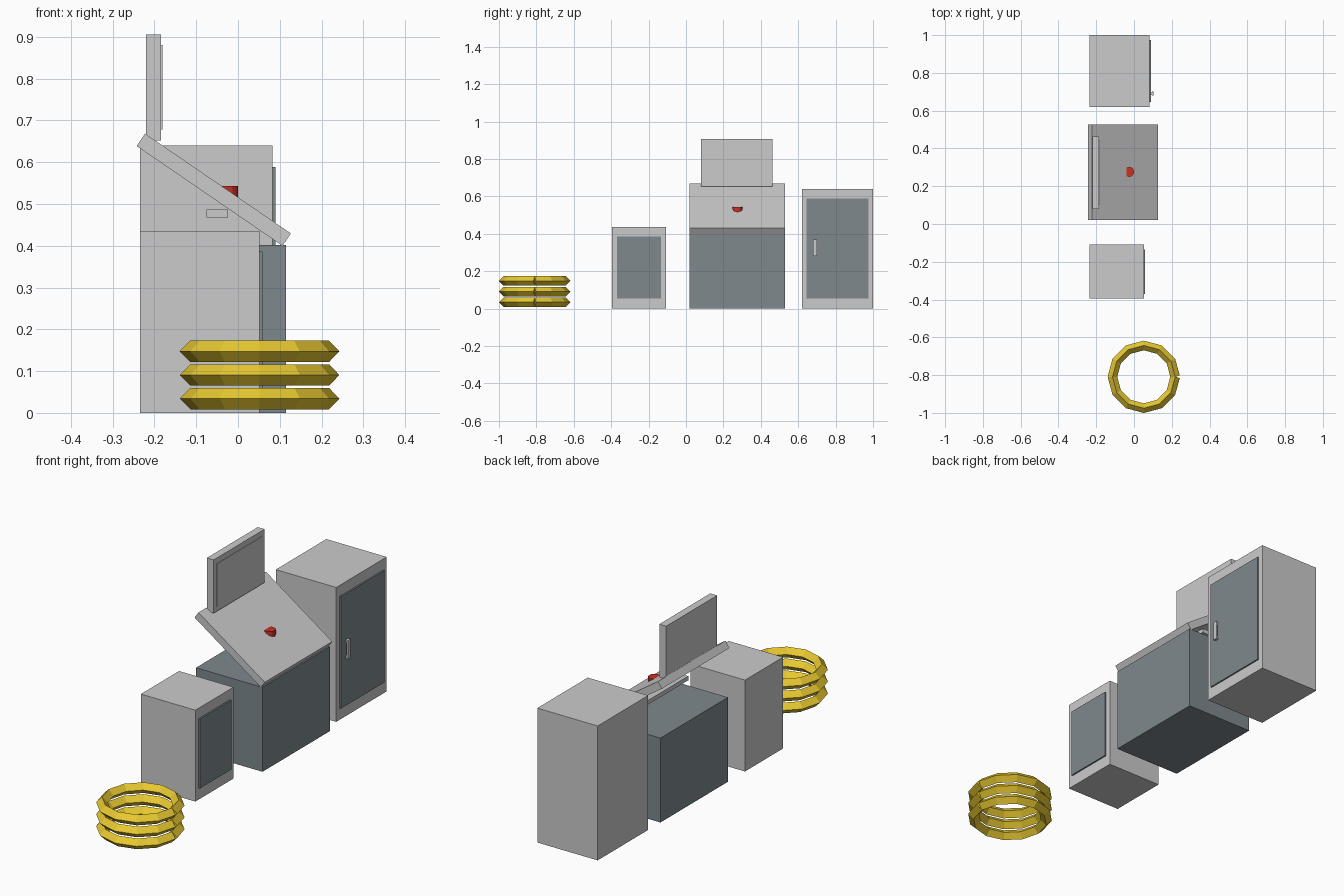
import bpy, bmesh
from math import cos, sin, pi, atan2, hypot

if "Cube" in bpy.data.objects:
    bpy.data.objects.remove(bpy.data.objects["Cube"])


def material(name, rgb):
    m = bpy.data.materials.new(name)
    m.diffuse_color = (*rgb, 1)
    m.use_nodes = True
    m.node_tree.nodes["Principled BSDF"].inputs["Base Color"].default_value = m.diffuse_color
    return m


DARK = material("dark_slate", (0.21, 0.25, 0.27))
RED = material("red", (0.6, 0.03, 0.02))
GOLD = material("gold", (0.8, 0.58, 0.03))


def finish(name, bm, mat=None):
    bmesh.ops.recalc_face_normals(bm, faces=bm.faces)
    mesh = bpy.data.meshes.new(name)
    bm.to_mesh(mesh)
    bm.free()
    if mat:
        mesh.materials.append(mat)
    ob = bpy.data.objects.new(name, mesh)
    bpy.context.collection.objects.link(ob)
    return ob


def box(name, x, y, z, mat=None):
    """Box from (min, max) ranges."""
    bm = bmesh.new()
    bmesh.ops.create_cube(bm, size=1)
    for v in bm.verts:
        v.co = [(a + b) / 2 + c * (b - a) for (a, b), c in zip((x, y, z), v.co)]
    return finish(name, bm, mat)


def ring(name, centre, major, minor, mat, steps=12):
    """Split ring with a diamond section; its ends are square to the end segments."""
    bm = bmesh.new()
    loops = []
    for i in range(steps + 1):
        a = 2 * pi * i / steps
        tilt = a + (pi / steps if i == 0 else -pi / steps if i == steps else 0)
        loop = []
        for k in range(4):
            r, h = minor * cos(k * pi / 2), minor * sin(k * pi / 2)
            loop.append(bm.verts.new((centre[0] + major * cos(a) + r * cos(tilt),
                                      centre[1] + major * sin(a) + r * sin(tilt),
                                      centre[2] + h)))
        loops.append(loop)
    for p, q in zip(loops, loops[1:]):
        for k in range(4):
            bm.faces.new((p[k], p[k - 1], q[k - 1], q[k]))
    bm.faces.new(loops[0])
    bm.faces.new(loops[-1])
    return finish(name, bm, mat)


# Tall cabinet with door and handle
box("tall_cabinet", (-0.235, 0.083), (0.62, 1.0), (0, 0.64))
box("tall_cabinet_door", (0.08, 0.09), (0.645, 0.975), (0.055, 0.588), DARK)
box("door_handle_bar", (0.095, 0.103), (0.68, 0.701), (0.28, 0.37))
for tag, z in (("lower", 0.28), ("upper", 0.355)):
    box(f"door_handle_{tag}_post", (0.088, 0.096), (0.684, 0.697), (z, z + 0.015))

# Small cabinet with door
box("small_cabinet", (-0.235, 0.052), (-0.395, -0.108), (0, 0.435))
box("small_cabinet_door", (0.05, 0.059), (-0.37, -0.135), (0.055, 0.386), DARK)

# Console base with a sloped top
box("console_base", (-0.235, 0.115), (0.02, 0.528), (0, 0.402), DARK)
dx, dz = 0.349, -0.239
length = hypot(dx, dz)
top = box("console_sloped_top", (-length / 2, length / 2), (0.02, 0.528), (-0.018, 0.018))
top.location = (-0.058, 0, 0.534)
top.rotation_euler = (0, atan2(-dz, dx), 0)

# Bar under the sloped top
box("console_under_bar", (-0.075, -0.024), (0.09, 0.455), (0.467, 0.487))

# Monitor
box("monitor_body", (-0.22, -0.184), (0.08, 0.463), (0.652, 0.906))
box("monitor_screen", (-0.19, -0.181), (0.10, 0.443), (0.678, 0.88))

# Red push button, half sunk in the slope
bm = bmesh.new()
bmesh.ops.create_cone(bm, cap_ends=True, segments=12, radius1=0.027, radius2=0.027, depth=0.033)
button = finish("push_button", bm, RED)
button.location = (-0.027, 0.276, 0.527)

# Stack of split rings
for i in range(3):
    ring(f"coil_ring_{i + 1}", (0.052, -0.809, 0.034 + 0.0567 * i), 0.166, 0.0255, GOLD)
